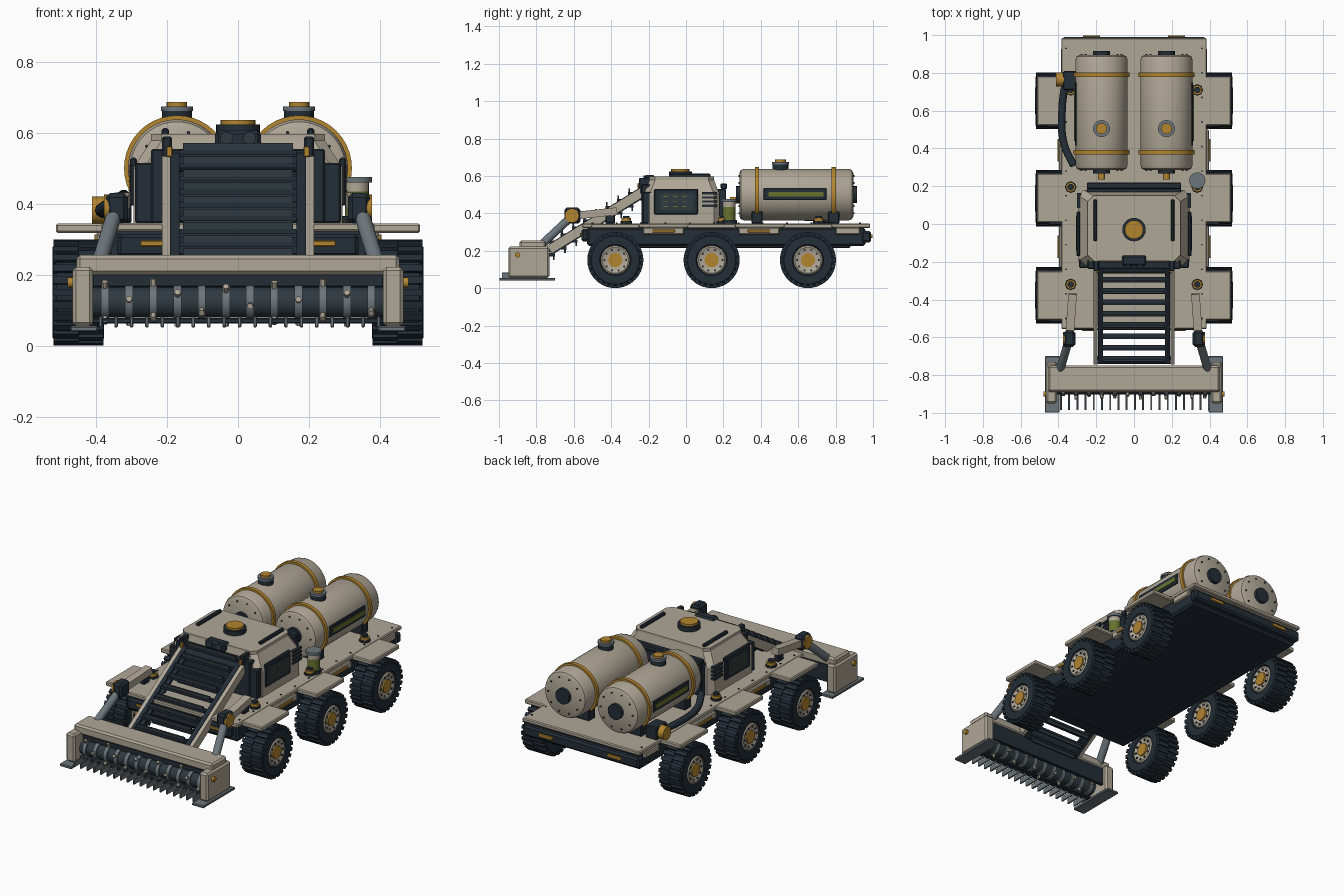
import bpy, bmesh, math
from mathutils import Matrix, Vector

if "Cube" in bpy.data.objects:
    bpy.data.objects.remove(bpy.data.objects["Cube"])


def colour(name, r, g, b):
    m = bpy.data.materials.new(name)
    m.diffuse_color = (r, g, b, 1)
    m.use_nodes = True
    m.node_tree.nodes["Principled BSDF"].inputs["Base Color"].default_value = m.diffuse_color
    return m


TAN = colour("sand_paint", .43, .385, .305)
NAVY = colour("dark_navy", .017, .027, .038)
GOLD = colour("amber_metal", .45, .235, .03)
STEEL = colour("steel_grey", .15, .18, .20)
SLATE = colour("slate", .028, .041, .05)
GREEN = colour("olive_glass", .14, .17, .03)


def finish(bm, name, mat):
    bmesh.ops.recalc_face_normals(bm, faces=bm.faces)
    me = bpy.data.meshes.new(name)
    bm.to_mesh(me)
    bm.free()
    me.materials.append(mat)
    me.polygons.foreach_set("use_smooth", [True] * len(me.polygons))
    me.set_sharp_from_angle(angle=.55)
    ob = bpy.data.objects.new(name, me)
    bpy.context.collection.objects.link(ob)
    return ob


def sym(items):
    """Boxes plus their copies across x = 0."""
    return items + [(-b[1], -b[0]) + tuple(b[2:]) for b in items]


def flip(items):
    """Segments (p, q, ...) plus their copies across x = 0."""
    m = lambda p: (-p[0], p[1], p[2])
    return items + [(m(i[0]), m(i[1])) + tuple(i[2:]) for i in items]


def boxes(name, mat, items, bevel=.005):
    bm = bmesh.new()
    for x0, x1, y0, y1, z0, z1 in items:
        bmesh.ops.create_cube(bm, size=1, matrix=Matrix.Translation(((x0+x1)/2, (y0+y1)/2, (z0+z1)/2))
                              @ Matrix.Diagonal((x1-x0, y1-y0, z1-z0, 1)))
    if bevel:
        bmesh.ops.bevel(bm, geom=bm.edges[:], offset=bevel, segments=1, affect='EDGES')
    return finish(bm, name, mat)


def beams(name, mat, items):
    """Square bars from p to q, width w across and height h."""
    bm = bmesh.new()
    for p, q, w, h in items:
        p, q = Vector(p), Vector(q)
        d = (q - p).normalized()
        x = d.cross(Vector((0, 0, 1))).normalized()
        rot = Matrix((x, d, x.cross(d))).transposed().to_4x4()
        bmesh.ops.create_cube(bm, size=1, matrix=Matrix.Translation((p + q) / 2) @ rot
                              @ Matrix.Diagonal((w, (q - p).length, h, 1)))
    return finish(bm, name, mat)


def lathe(bm, p, axis, profile, seg):
    """Revolve (radius, distance) points about an axis through p."""
    m = Matrix.Translation(p) @ Vector(axis).to_track_quat('Z', 'Y').to_matrix().to_4x4()
    rings = []
    for r, h in profile:
        if r == 0:
            rings.append([bm.verts.new(m @ Vector((0, 0, h)))] * seg)
        else:
            rings.append([bm.verts.new(m @ Vector((r*math.cos(a), r*math.sin(a), h)))
                          for a in (2*math.pi*i/seg for i in range(seg))])
    for a, b in zip(rings, rings[1:]):
        for i in range(seg):
            j = (i + 1) % seg
            bm.faces.new(list(dict.fromkeys((a[i], a[j], b[j], b[i]))))


def tubes(name, mat, items, seg=20):
    bm = bmesh.new()
    for p, q, r in items:
        d = Vector(q) - Vector(p)
        lathe(bm, p, d, [(0, 0), (r, 0), (r, d.length), (0, d.length)], seg)
    return finish(bm, name, mat)


def ring_pts(n, r):
    return [(r*math.cos(2*math.pi*i/n), r*math.sin(2*math.pi*i/n)) for i in range(n)]


# Chassis: dark hull, deck, fenders, bumper, side rails
WY = (-.378, .137, .652)
boxes("hull", NAVY, [(-.37, .37, -.53, .96, .225, .325)], .012)
boxes("belly_plate", NAVY, [(-.30, .30, -.45, .88, .216, .24)], .005)
boxes("deck", TAN, [(-.385, .385, -.555, .985, .322, .346)])
boxes("fenders", TAN, sym([(.37, .513, y-.13, y+.13, .318, .344) for y in WY]))
boxes("rear_bumper", NAVY, [(-.38, .38, .94, .99, .245, .305)], .01)
boxes("front_bumper", NAVY, [(-.34, .34, -.56, -.52, .25, .315)], .01)
boxes("side_rails", TAN, sym([(.355, .397, y-.11, y+.11, .287, .324) for y in (-.12, .39)]
                             + [(.355, .387, .80, .93, .287, .324)]))
boxes("marker_strips", GOLD, sym([(.39, .405, y-.06, y+.06, .298, .314) for y in (-.12, .39)]
      + [(.21, .275, -.566, -.55, .28, .296), (.18, .27, .98, .998, .268, .288)]), .002)
knobs = [(x, y) for x in (-.335, .335) for y in (-.32, .195, .71)]
tubes("beacon_bases", NAVY, [((x, y, .344), (x, y, .358), .031) for x, y in knobs], 8)
tubes("beacon_lamps", GOLD, [((x, y, .356), (x, y, .374), .025) for x, y in knobs])
tubes("beacon_caps", NAVY, [((x, y, .372), (x, y, .386), .017) for x, y in knobs])
tubes("deck_bolts", NAVY, [((s*.36, -.5+.13*i, .345), (s*.36, -.5+.13*i, .35), .005)
                           for s in (-1, 1) for i in range(12)], 8)

# Wheels: tyre with staggered lugs, rim and hub on both faces, bolts
for s in (-1, 1):
    for k, y in enumerate(WY):
        tag = ("left" if s < 0 else "right") + "_" + ("front", "middle", "rear")[k]
        c = (s*.377, y, .15)
        bm = bmesh.new()
        lathe(bm, c, (s, 0, 0), [(0, .02), (.076, .02), (.084, 0), (.128, 0), (.139, .01), (.139, .134),
                                 (.128, .145), (.084, .145), (.076, .125), (0, .125)], 40)
        for row in (0, 1):
            for i in range(26):
                rot = Matrix.Rotation(2*math.pi*(i + row*.5)/26, 4, 'X')
                bmesh.ops.create_cube(bm, size=1, matrix=Matrix.Translation(c) @ rot @ Matrix.Translation(
                    (s*(.037 + .071*row), 0, .139)) @ Matrix.Diagonal((.07, .021, .021, 1)))
        finish(bm, tag + "_tyre", NAVY)
        bm = bmesh.new()
        lathe(bm, c, (s, 0, 0), [(0, .007), (.05, .007), (.07, -.001), (.078, .005), (.078, .14),
                                 (.07, .146), (.05, .138), (0, .138)], 28)
        finish(bm, tag + "_rim", TAN)
        tubes(tag + "_hub", GOLD, [((s*.373, y, .15), (s*.523, y, .15), .038)])
        tubes(tag + "_bolts", NAVY, [((s*.375, y+a, .15+b), (s*.522, y+a, .15+b), .006)
                                     for a, b in ring_pts(10, .058)], 8)

# Cabin: lofted body with sloped shoulders
bm = bmesh.new()
rings = []
for z, x, y0, y1, c in ((.345, .295, -.225, .18, .03), (.50, .295, -.225, .18, .03),
                        (.578, .245, -.195, .15, .03), (.597, .245, -.195, .15, .03)):
    pts = [(x, y0+c), (x, y1-c), (x-c, y1), (c-x, y1), (-x, y1-c), (-x, y0+c), (c-x, y0), (x-c, y0)]
    rings.append([bm.verts.new((px, py, z)) for px, py in pts])
for a, b in zip(rings, rings[1:]):
    for i in range(8):
        bm.faces.new((a[i], a[(i+1) % 8], b[(i+1) % 8], b[i]))
bm.faces.new(rings[0])
bm.faces.new(rings[-1])
finish(bm, "cabin_body", TAN)
boxes("cabin_front", NAVY, [(-.29, .29, -.232, -.18, .345, .515), (-.245, .245, -.238, -.17, .345, .555)])
boxes("cabin_rear", NAVY, [(-.25, .25, .16, .215, .345, .53), (-.25, .25, .185, .22, .53, .56)])
boxes("cabin_side_panels", NAVY, sym([(.285, .304, -.17, .065, .395, .53)]))
boxes("side_screens", SLATE, sym([(.30, .306, -.14, .04, .415, .51)]), 0)
boxes("screen_marks", GREEN, sym([(.30, .308, -.12+.05*i, -.095+.05*i, z, z+.004)
                                  for i in range(3) for z in (.435, .462, .488)]), 0)
boxes("cabin_louvres", NAVY, sym([(.28, .303, .085, .165, .435+.022*i, .447+.022*i) for i in range(4)]), 0)
boxes("roof_rails", NAVY, sym([(.195, .215, -.09, .13, .59, .613)]))
boxes("sensor_box", NAVY, [(-.065, .065, -.222, -.165, .555, .606)], .01)
tubes("sensor_lenses", SLATE, flip([((.032, -.227, .585), (.032, -.2, .585), .018)]))
tubes("roof_hatch", NAVY, [((0, -.03, .595), (0, -.03, .624), .062)], 28)
tubes("hatch_lid", GOLD, [((0, -.03, .62), (0, -.03, .636), .049)], 28)
boxes("front_posts", NAVY, sym([(.186, .214, -.25, -.19, .50, .59)]))
boxes("front_brackets", GOLD, sym([(.185, .202, -.258, -.245, .532, .562)]), .002)

# Twin storage tanks with straps, ports, gauges and saddles
for s, tag in ((-1, "left"), (1, "right")):
    x, z = s*.172, .5
    bm = bmesh.new()
    lathe(bm, (x, 0, z), (0, 1, 0), [(0, .285), (.115, .285), (.131, .293), (.138, .31), (.138, .87),
                                     (.131, .887), (.115, .895), (0, .895)], 40)
    finish(bm, tag + "_tank", TAN)
    bm = bmesh.new()
    for y in (.38, .79):
        lathe(bm, (x, y, z), (0, 1, 0), [(.13, -.011), (.149, -.011), (.149, .011), (.13, .011), (.13, -.011)], 40)
    finish(bm, tag + "_tank_straps", GOLD)
    tubes(tag + "_end_flanges", NAVY, [((x, .268, z), (x, .29, z), .045), ((x, .89, z), (x, .915, z), .045)])
    tubes(tag + "_end_bolts", NAVY, [((x+a, y-.004, z+b), (x+a, y+.004, z+b), .005)
                                     for y in (.284, .896) for a, b in ring_pts(10, .105)], 8)
    tubes(tag + "_outlet", GOLD, [((x, .235, .47), (x, .285, .47), .018)])
    tubes(tag + "_port", NAVY, [((x, .505, .625), (x, .505, .664), .042)])
    tubes(tag + "_port_collar", STEEL, [((x, .505, .662), (x, .505, .674), .045)])
    tubes(tag + "_port_cap", GOLD, [((x, .505, .672), (x, .505, .687), .029)])
    boxes(tag + "_saddles", NAVY, [(x-.11, x+.11, y-.03, y+.03, .345, .41) for y in (.38, .79)])
boxes("gauge_plates", NAVY, sym([(.29, .313, .415, .75, .472, .535)]), .002)
boxes("gauge_glass", GREEN, sym([(.30, .317, .44, .735, .490, .515)]), 0)

# Filter canister on the right, hose and coupling on the left
tubes("canister_base", NAVY, [((.335, .23, .345), (.335, .23, .365), .042)])
tubes("canister_glass", GREEN, [((.335, .23, .365), (.335, .23, .435), .034)])
tubes("canister_collar", TAN, [((.335, .23, .43), (.335, .23, .462), .034)])
tubes("canister_lid", STEEL, [((.335, .23, .46), (.335, .23, .476), .043)])
cu = bpy.data.curves.new("hose", 'CURVE')
cu.dimensions, cu.bevel_depth, cu.bevel_resolution = '3D', .02, 3
sp = cu.splines.new('BEZIER')
hose = [(-.32, .31, .42), (-.372, .43, .39), (-.38, .62, .38), (-.36, .77, .38)]
sp.bezier_points.add(len(hose) - 1)
for bp, co in zip(sp.bezier_points, hose):
    bp.co = co
    bp.handle_left_type = bp.handle_right_type = 'AUTO'
cu.materials.append(NAVY)
bpy.context.collection.objects.link(bpy.data.objects.new("hose", cu))
boxes("hose_block", NAVY, [(-.375, -.30, .71, .81, .345, .42)])
tubes("hose_coupling", GOLD, [((-.412, .765, .382), (-.37, .765, .382), .038)])

# Inclined conveyor: rails, chains, slats on both runs
rail = lambda y, off=0: .425 + .62*(y + .38) + off
run = lambda x, off, y0=-.73, y1=-.23: ((x, y0, rail(y0, off)), (x, y1, rail(y1, off)))
beams("conveyor_rails", TAN, flip([run(.203, -.002) + (.022, .05)]))
beams("conveyor_chains", NAVY, flip([run(.178, .022) + (.026, .014), run(.178, -.03) + (.026, .014)]))
slats, lips = [], []
for i in range(9):
    y = -.715 + .06*i
    for off in (.03, -.04):
        slats.append(((-.165, y, rail(y, off)), (.165, y, rail(y, off)), .03, .014))
        e = math.copysign(.016, off)
        lips.append(((-.155, y-e*.5, rail(y, off+e)), (.155, y-e*.5, rail(y, off+e)), .009, .02))
beams("conveyor_slats", NAVY, slats)
beams("conveyor_flights", SLATE, lips)
tubes("conveyor_rollers", NAVY, [((-.2, y, rail(y)), (.2, y, rail(y)), .022) for y in (-.72, -.24)])

# Lift arms: bar, elbow, ram
beams("arm_bars", TAN, flip([((.325, -.37, .412), (.342, -.61, .385), .045, .04)]))
boxes("arm_mounts", NAVY, sym([(.312, .342, -.43, -.38, .345, .40)]))
boxes("arm_elbows", NAVY, sym([(.31, .372, -.65, -.565, .345, .43)]), .012)
tubes("elbow_caps", GOLD, flip([((.36, -.61, .388), (.377, -.61, .388), .038)]))
tubes("arm_rams", STEEL, flip([((.347, -.62, .375), (.392, -.775, .23), .022)]))

# Harvesting header: beam, end plates, skids, drum, tines
boxes("header_beam", TAN, [(-.455, .455, -.89, -.75, .2, .255)], .01)
boxes("header_back", NAVY, [(-.41, .41, -.775, -.755, .10, .205), (-.41, .41, -.87, -.76, .165, .205)], .003)
boxes("header_ends", TAN, sym([(.408, .466, -.95, -.73, .055, .222)]), .01)
boxes("header_skids", STEEL, sym([(.395, .472, -.998, -.70, .04, .055)]), .003)
tubes("header_pins", GOLD, flip([((.46, -.90, .178), (.48, -.90, .178), .014)]))
tubes("drum", SLATE, [((-.41, -.86, .122), (.41, -.86, .122), .042)], 24)
rx = [-.375 + .0682*i for i in range(12)]
tubes("drum_rings", STEEL, [((x-.011, -.86, .122), (x+.011, -.86, .122), .05) for x in rx], 20)
teeth = []
for k, x in enumerate(rx):
    for j in range(3):
        a = k*.9 + j*2.094
        dy, dz = math.cos(a), math.sin(a)
        teeth.append(((x, -.86+.045*dy, .122+.045*dz), (x, -.86+.068*dy, .122+.068*dz), .009))
tubes("drum_teeth", TAN, teeth, 6)
boxes("cutter_bar", NAVY, [(-.41, .41, -.90, -.865, .062, .078)], .003)
boxes("tines", STEEL, [(-.392+.0435*i, -.382+.0435*i, -.985, -.885, .052, .083) for i in range(19)], .002)
